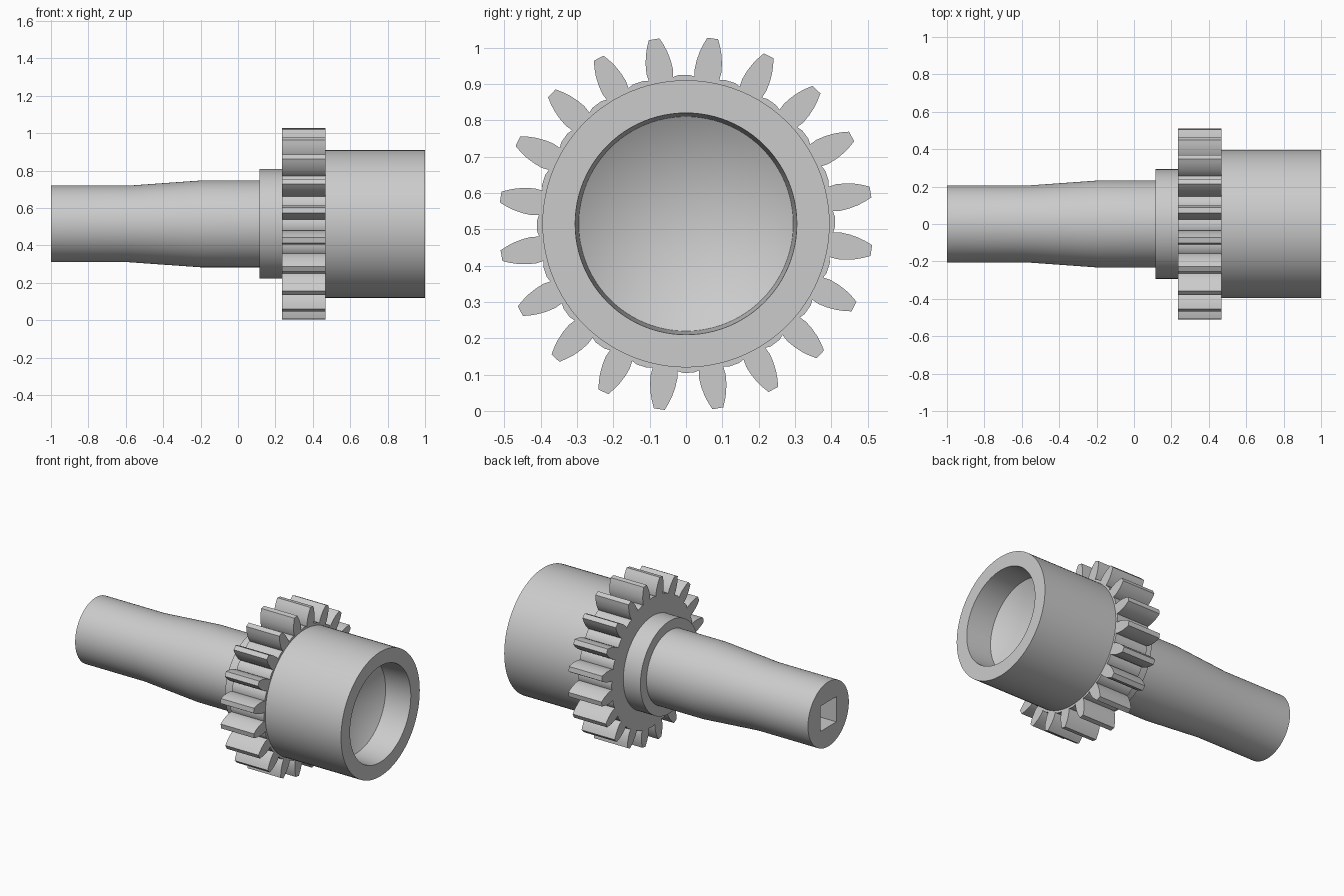
import bpy
import bmesh
from math import cos, sin, pi, radians, tan

cube = bpy.data.objects.get("Cube")
if cube:
    bpy.data.objects.remove(cube, do_unlink=True)

AXIS_Z = 0.515
SIDES = 96
TEETH = 20

steel = bpy.data.materials.new("plain_grey")
steel.use_nodes = True
GREY = (0.6, 0.6, 0.6, 1)
steel.diffuse_color = GREY
steel.node_tree.nodes["Principled BSDF"].inputs["Base Color"].default_value = GREY


def finish(bm, name, smooth=True):
    """Turn the bmesh into an object lying on the shaft axis."""
    bmesh.ops.recalc_face_normals(bm, faces=bm.faces)
    mesh = bpy.data.meshes.new(name)
    bm.to_mesh(mesh)
    bm.free()
    mesh.materials.append(steel)
    obj = bpy.data.objects.new(name, mesh)
    obj.location.z = AXIS_Z
    bpy.context.collection.objects.link(obj)
    if smooth:
        shade(obj)
    return obj


def shade(obj):
    bpy.ops.object.select_all(action='DESELECT')
    obj.select_set(True)
    bpy.context.view_layer.objects.active = obj
    bpy.ops.object.shade_smooth_by_angle(angle=radians(25))


def lathe(name, profile, smooth=True):
    """Spin (x, radius) points around the x axis."""
    bm = bmesh.new()
    verts = [bm.verts.new((x, 0, r)) for x, r in profile]
    edges = [bm.edges.new(pair) for pair in zip(verts, verts[1:])]
    bmesh.ops.spin(bm, geom=verts + edges, cent=(0, 0, 0), axis=(1, 0, 0),
                   angle=2 * pi, steps=SIDES, use_duplicate=False)
    bmesh.ops.remove_doubles(bm, verts=bm.verts, dist=0.0001)
    return finish(bm, name, smooth)


# Tapered shaft with a square drive socket in its end
shaft = lathe("shaft", [(-1, 0), (-1, 0.205), (-0.58, 0.205), (-0.2, 0.232),
                        (0.2, 0.232), (0.2, 0)], smooth=False)
bm = bmesh.new()
bmesh.ops.create_cube(bm, size=1)
bmesh.ops.scale(bm, verts=bm.verts, vec=(0.5, 0.16, 0.16))
bmesh.ops.translate(bm, verts=bm.verts, vec=(-1, 0, 0))
cutter = finish(bm, "socket_cutter", smooth=False)
cutter.hide_render = True
bpy.context.view_layer.objects.active = shaft
cut = shaft.modifiers.new("socket", 'BOOLEAN')
cut.operation = 'DIFFERENCE'
cut.solver = 'EXACT'
cut.object = cutter
bpy.ops.object.modifier_apply(modifier=cut.name)
bpy.data.objects.remove(cutter, do_unlink=True)
shade(shaft)

# Collar behind the gear
lathe("collar", [(0.115, 0), (0.115, 0.293), (0.3, 0.293), (0.3, 0)])

# Hub with a slightly drafted bore ending in a drill point
floor = 0.83
lathe("hub", [(0.4, 0), (0.4, 0.395), (1, 0.395), (1, 0.305), (floor, 0.295),
              (floor - 0.295 / tan(radians(59)), 0)])

# Gear: one tooth flank as (radius, half width), mirrored and repeated
flank = [(0.404, 0.034), (0.425, 0.037), (0.45, 0.035), (0.475, 0.030),
         (0.495, 0.0235), (0.515, 0.015)]
tooth = [(r, -w) for r, w in flank] + [(r, w) for r, w in reversed(flank)]
bm = bmesh.new()
ring = []
for i in range(TEETH):
    a = radians(9.8) + 2 * pi * i / TEETH
    for r, w in tooth:
        ring.append(bm.verts.new((0.235, r * cos(a) - w * sin(a),
                                  r * sin(a) + w * cos(a))))
    # Root land between neighbouring teeth
    b = a + pi / TEETH
    for off in (-0.035, 0.035):
        ring.append(bm.verts.new((0.235, 0.41 * cos(b + off), 0.41 * sin(b + off))))
face = bm.faces.new(ring)
side = bmesh.ops.extrude_face_region(bm, geom=[face], use_keep_orig=True)
moved = [v for v in side["geom"] if isinstance(v, bmesh.types.BMVert)]
bmesh.ops.translate(bm, verts=moved, vec=(0.233, 0, 0))
finish(bm, "gear")
